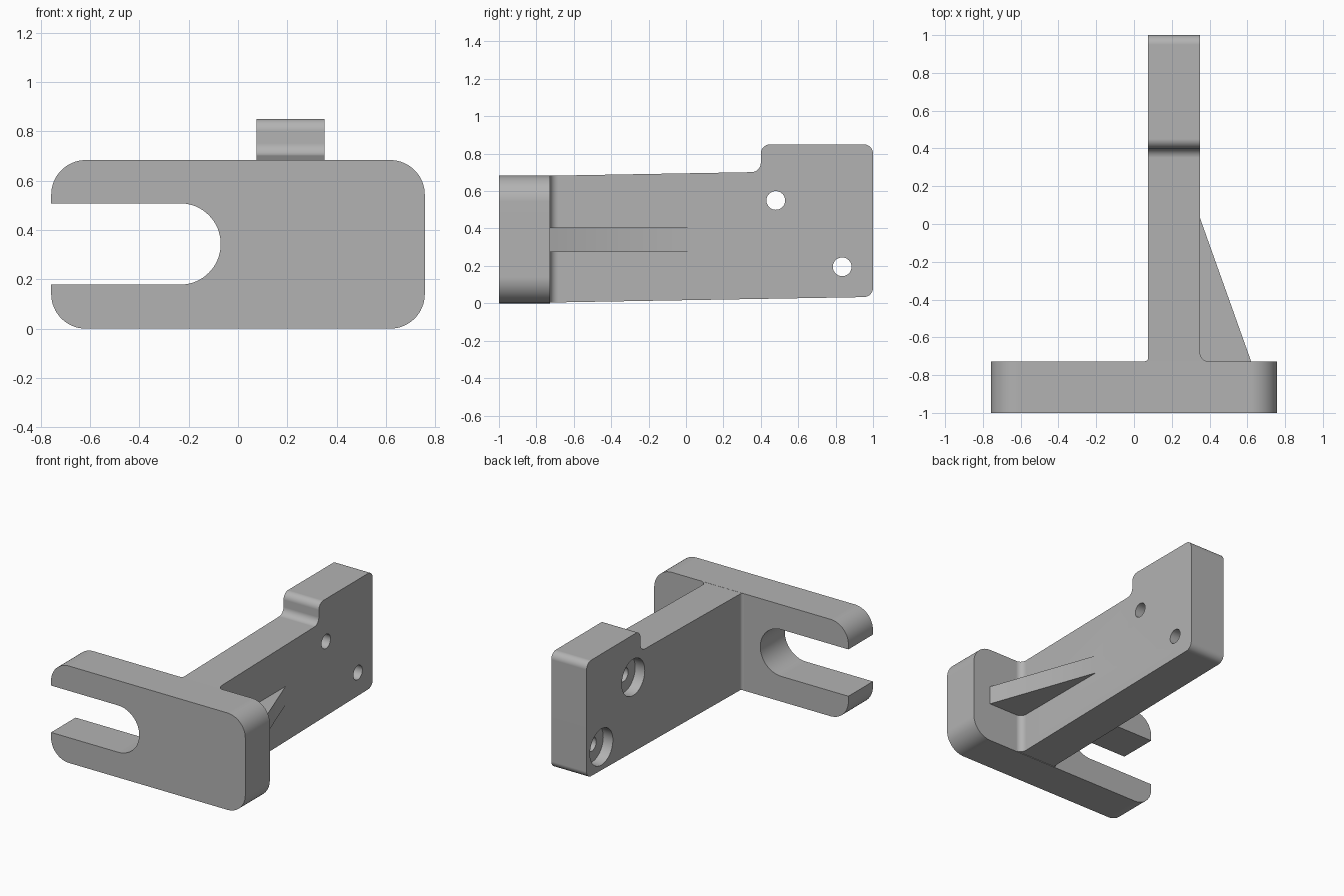
import bpy, bmesh, math
from mathutils import Vector

cube = bpy.data.objects.get("Cube")
if cube:
    bpy.data.objects.remove(cube, do_unlink=True)

grey = bpy.data.materials.new("plain grey")
grey.use_nodes = True
grey.diffuse_color = (0.45, 0.45, 0.45, 1)
grey.node_tree.nodes["Principled BSDF"].inputs["Base Color"].default_value = grey.diffuse_color


def rounded(corners, steps=10):
    """Outline through (u, v, radius) corners, each replaced by a tangent arc."""
    out = []
    for i, (u, v, r) in enumerate(corners):
        p = Vector((u, v))
        if r == 0:
            out.append(p)
            continue
        a = (Vector(corners[i - 1][:2]) - p).normalized()
        b = (Vector(corners[(i + 1) % len(corners)][:2]) - p).normalized()
        half = a.angle(b) / 2
        centre = p + (a + b).normalized() * r / math.sin(half)
        start = p + a * r / math.tan(half) - centre
        end = p + b * r / math.tan(half) - centre
        sweep = start.angle(end)
        for k in range(steps + 1):
            t = k / steps
            arm = (start * math.sin((1 - t) * sweep) + end * math.sin(t * sweep)) / math.sin(sweep)
            if not out or (out[-1] - centre - arm).length > 1e-4:
                out.append(centre + arm)
    return out


def prism(name, outline, axis, low, high):
    """Extrude an outline along x, y or z; the outline uses the other two axes in order."""
    def place(p, d):
        co = [p[0], p[1]]
        co.insert("xyz".index(axis), d)
        return co

    bm = bmesh.new()
    bottom = bm.faces.new([bm.verts.new(place(p, low)) for p in outline])
    grown = bmesh.ops.extrude_face_region(bm, geom=[bottom], use_keep_orig=True)["geom"]
    shift = Vector(place((0, 0), high - low))
    bmesh.ops.translate(bm, vec=shift, verts=[g for g in grown if isinstance(g, bmesh.types.BMVert)])
    bmesh.ops.recalc_face_normals(bm, faces=bm.faces)
    mesh = bpy.data.meshes.new(name)
    bm.to_mesh(mesh)
    bm.free()
    mesh.materials.append(grey)
    obj = bpy.data.objects.new(name, mesh)
    bpy.context.collection.objects.link(obj)
    return obj


def combine(target, tool, operation):
    """Apply a boolean and remove the tool object."""
    mod = target.modifiers.new("combine", 'BOOLEAN')
    mod.operation, mod.object, mod.solver = operation, tool, 'EXACT'
    bpy.context.view_layer.objects.active = target
    bpy.ops.object.modifier_apply(modifier=mod.name)
    bpy.data.objects.remove(tool, do_unlink=True)


def circle(u, v, r, n=40):
    return [(u + r * math.cos(math.tau * k / n), v + r * math.sin(math.tau * k / n)) for k in range(n)]


# Slotted front plate
W, H, BACK = 0.757, 0.683, -0.727
bracket = prism("bracket", rounded([
    (-W, 0, 0.14), (W, 0, 0.14), (W, H, 0.14), (-W, H, 0.14),
    (-W, 0.508, 0), (-0.07, 0.508, 0.165), (-0.07, 0.178, 0.165), (-W, 0.178, 0)], 16), "y", -1, BACK)

# Arm: side profile trimmed by a plan that flares into the plate
X0, X1 = 0.075, 0.35
arm = prism("arm", rounded([
    (-0.85, 0.002, 0), (1, 0.034, 0.05), (1, 0.85, 0.05), (0.4, 0.85, 0.05),
    (0.4, 0.702, 0.05), (-0.85, 0.68, 0)]), "x", -0.1, 0.6)
plan = prism("arm_plan", rounded([
    (X0, 1.1, 0), (X0, BACK, 0.02), (0, BACK, 0), (0, -0.8, 0),
    (0.45, -0.8, 0), (0.45, BACK, 0), (X1, BACK, 0.045), (X1, 1.1, 0)]), "z", -0.2, 1.2)
combine(arm, plan, 'INTERSECT')
combine(bracket, arm, 'UNION')

# Triangular side rib
rib = prism("rib", [(0.2, 0.03), (X1, 0.03), (0.62, BACK), (0.62, -0.8), (0.2, -0.8)], "z", 0.275, 0.405)
combine(bracket, rib, 'UNION')

# Counterbored screw holes
for y, z in ((0.48, 0.55), (0.835, 0.195)):
    combine(bracket, prism("hole", circle(y, z, 0.05), "x", -0.1, 0.6), 'DIFFERENCE')
    combine(bracket, prism("counterbore", circle(y, z, 0.128), "x", -0.1, X0 + 0.075), 'DIFFERENCE')

# Smooth fillets, crisp edges
bpy.ops.object.select_all(action='DESELECT')
bracket.select_set(True)
bpy.context.view_layer.objects.active = bracket
bpy.ops.object.shade_smooth_by_angle(angle=math.radians(30))
normals = bracket.modifiers.new("flat_normals", 'WEIGHTED_NORMAL')
normals.keep_sharp = True
